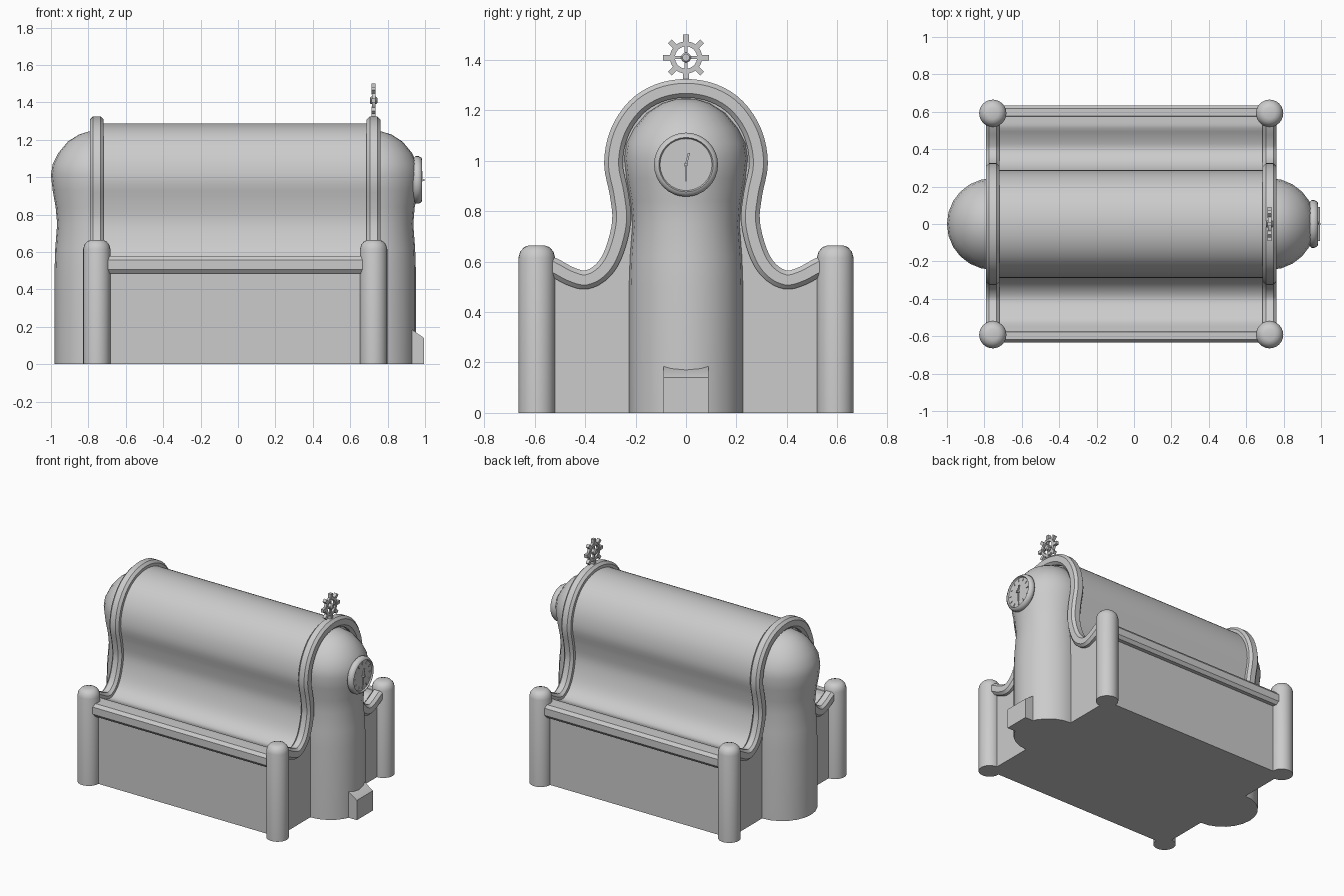
import bpy, bmesh
from math import sin, cos, pi, radians
from mathutils import Vector, Matrix

if "Cube" in bpy.data.objects:
    bpy.data.objects.remove(bpy.data.objects["Cube"])

X_BACK, X_FRONT = -0.755, 0.725   # end planes of the hall


def finish(name, bm, angle=35):
    bmesh.ops.remove_doubles(bm, verts=bm.verts, dist=1e-5)
    bmesh.ops.recalc_face_normals(bm, faces=bm.faces)
    me = bpy.data.meshes.new(name)
    bm.to_mesh(me)
    bm.free()
    ob = bpy.data.objects.new(name, me)
    bpy.context.collection.objects.link(ob)
    bpy.ops.object.select_all(action='DESELECT')
    ob.select_set(True)
    bpy.context.view_layer.objects.active = ob
    bpy.ops.object.shade_smooth_by_angle(angle=radians(angle))
    return ob


def bridge(bm, rings, cap=True):
    """Join closed rings of points with quads."""
    vs = [[bm.verts.new(p) for p in r] for r in rings]
    n = len(vs[0])
    for a, b in zip(vs, vs[1:]):
        for i in range(n):
            j = (i + 1) % n
            bm.faces.new((a[i], a[j], b[j], b[i]))
    if cap:
        bm.faces.new(vs[0])
        bm.faces.new(vs[-1])


def lathe(name, profile, centre, seg, axis='Z', angle=35):
    """Revolve (radius, height) points about a z or x axis."""
    bm = bmesh.new()
    rings = []
    for r, h in profile:
        ring = []
        for i in range(seg):
            c, s = r * cos(2 * pi * i / seg), r * sin(2 * pi * i / seg)
            p = Vector((c, s, h)) if axis == 'Z' else Vector((h, c, s))
            ring.append(p + Vector(centre))
        rings.append(ring)
    bridge(bm, rings)
    return finish(name, bm, angle)


def spline(pts, steps=4):
    """Smooth curve through 2D points."""
    p = [Vector(q) for q in pts]
    p = [2 * p[0] - p[1]] + p + [2 * p[-1] - p[-2]]
    out = []
    for a, b, c, d in zip(p, p[1:], p[2:], p[3:]):
        for k in range(steps):
            t = k / steps
            out.append(0.5 * (2 * b + (c - a) * t + (2 * a - 5 * b + 4 * c - d) * t * t
                              + (3 * b - a - 3 * c + d) * t ** 3))
    return out + [p[-2]]


def bar(bm, centre, size, turn=0.0, offset=0.0):
    """Box facing +x, turned about the x axis and pushed outwards."""
    m = (Matrix.Translation(centre) @ Matrix.Rotation(turn, 4, 'X')
         @ Matrix.Translation((0, 0, offset)) @ Matrix.Diagonal((*size, 1)))
    bmesh.ops.create_cube(bm, size=1, matrix=m)


# Bulbous roof outline, right half mirrored to the left
half = [(0.59, 0.60), (0.53, 0.58), (0.46, 0.543), (0.395, 0.528), (0.33, 0.565),
        (0.285, 0.64), (0.256, 0.76), (0.266, 0.87), (0.288, 0.99), (0.265, 1.11),
        (0.2, 1.21), (0.11, 1.268), (0, 1.288)]
outline = spline(half + [(-y, z) for y, z in half[-2::-1]])

# Hall: outline closed down to the ground and extruded along x
bm = bmesh.new()
section = [(0.59, 0.0)] + [tuple(p) for p in outline] + [(-0.59, 0.0)]
section = [(y, min(z, 0.575) if abs(y) > 0.52 else z) for y, z in section]
bridge(bm, [[(x, y, z) for y, z in section] for x in (X_BACK, X_FRONT)])
finish("hall_body", bm)

# Gable trims: chamfered moulding swept along the outline
octagon = [(0.037, 0.02), (0.02, 0.037), (-0.02, 0.037), (-0.037, 0.02),
           (-0.037, -0.02), (-0.02, -0.037), (0.02, -0.037), (0.037, -0.02)]
for name, x in (("back_gable_trim", X_BACK), ("front_gable_trim", X_FRONT)):
    bm = bmesh.new()
    rings = []
    for i, p in enumerate(outline):
        t = (outline[min(i + 1, len(outline) - 1)] - outline[max(i - 1, 0)]).normalized()
        n = Vector((t.y, -t.x))
        rings.append([(x + u, p.x + n.x * v, p.y + n.y * v) for u, v in octagon])
    bridge(bm, rings)
    finish(name, bm)

# Eave rails and corner posts
for side, sy in (("left", -1), ("right", 1)):
    bm = bmesh.new()
    bridge(bm, [[(x, sy * 0.597 + u, 0.532 + v * 1.25) for u, v in octagon]
                for x in (X_BACK, X_FRONT)])
    finish(side + "_eave_rail", bm)
    for end, x in (("back", X_BACK), ("front", X_FRONT)):
        lathe(f"{end}_{side}_post",
              [(0.073, 0), (0.073, 0.615), (0.066, 0.64), (0.05, 0.658), (0.03, 0.665)],
              (x, sy * 0.592, 0), 24)

# Domed towers at both ends
tower = [(0.226, 0), (0.226, 0.5), (0.222, 0.62), (0.212, 0.75), (0.22, 0.84), (0.236, 0.93),
         (0.245, 1.01), (0.236, 1.07), (0.205, 1.13), (0.155, 1.19), (0.095, 1.228),
         (0.04, 1.245), (0.01, 1.247)]
lathe("back_tower", tower, (X_BACK, 0, 0), 24)
lathe("front_tower", tower, (X_FRONT, 0, 0), 24)

# Doorway block with sloped top
bm = bmesh.new()
door = [(0.85, 0), (0.995, 0), (0.995, 0.14), (0.93, 0.185), (0.85, 0.185)]
bridge(bm, [[(x, y, z) for x, z in door] for y in (-0.09, 0.09)])
finish("doorway", bm)

# Clock: rounded case, hour marks and hands
CZ = 0.985
lathe("clock_case", [(0.09, 0.92), (0.115, 0.937), (0.127, 0.948), (0.127, 0.966),
                     (0.118, 0.981), (0.108, 0.985), (0.103, 0.976), (0.02, 0.976)],
      (0, 0, CZ), 32, 'X', 50)
bm = bmesh.new()
for i in range(12):
    bar(bm, (0.977, 0, CZ), (0.006, 0.006, 0.018), i * pi / 6, 0.085)
finish("clock_hour_marks", bm)
bm = bmesh.new()
bar(bm, (0.983, 0, CZ), (0.008, 0.008, 0.055), radians(-14), 0.02)
bar(bm, (0.98, 0, CZ), (0.006, 0.005, 0.075), pi, 0.03)
bar(bm, (0.986, 0, CZ), (0.02, 0.012, 0.012))
finish("clock_hands", bm)

# Gear finial: ring, teeth, spokes and hub
GEAR = (X_FRONT, 0, 1.41)
bm = bmesh.new()
rings = []
for r, h in ((0.064, -0.009), (0.064, 0.009), (0.044, 0.009), (0.044, -0.009), (0.064, -0.009)):
    rings.append([(GEAR[0] + h, r * cos(i * pi / 16), GEAR[2] + r * sin(i * pi / 16))
                  for i in range(32)])
bridge(bm, rings, cap=False)
finish("gear_ring", bm)
bm = bmesh.new()
for i in range(8):
    bar(bm, GEAR, (0.022, 0.022, 0.036), i * pi / 4, 0.073)
finish("gear_teeth", bm)
bm = bmesh.new()
for i in range(4):
    bar(bm, GEAR, (0.012, 0.011, 0.05), i * pi / 2, 0.025)
finish("gear_spokes", bm)
lathe("gear_hub", [(0.014, -0.02), (0.02, -0.014), (0.02, 0.014), (0.014, 0.02)],
      GEAR, 16, 'X')
